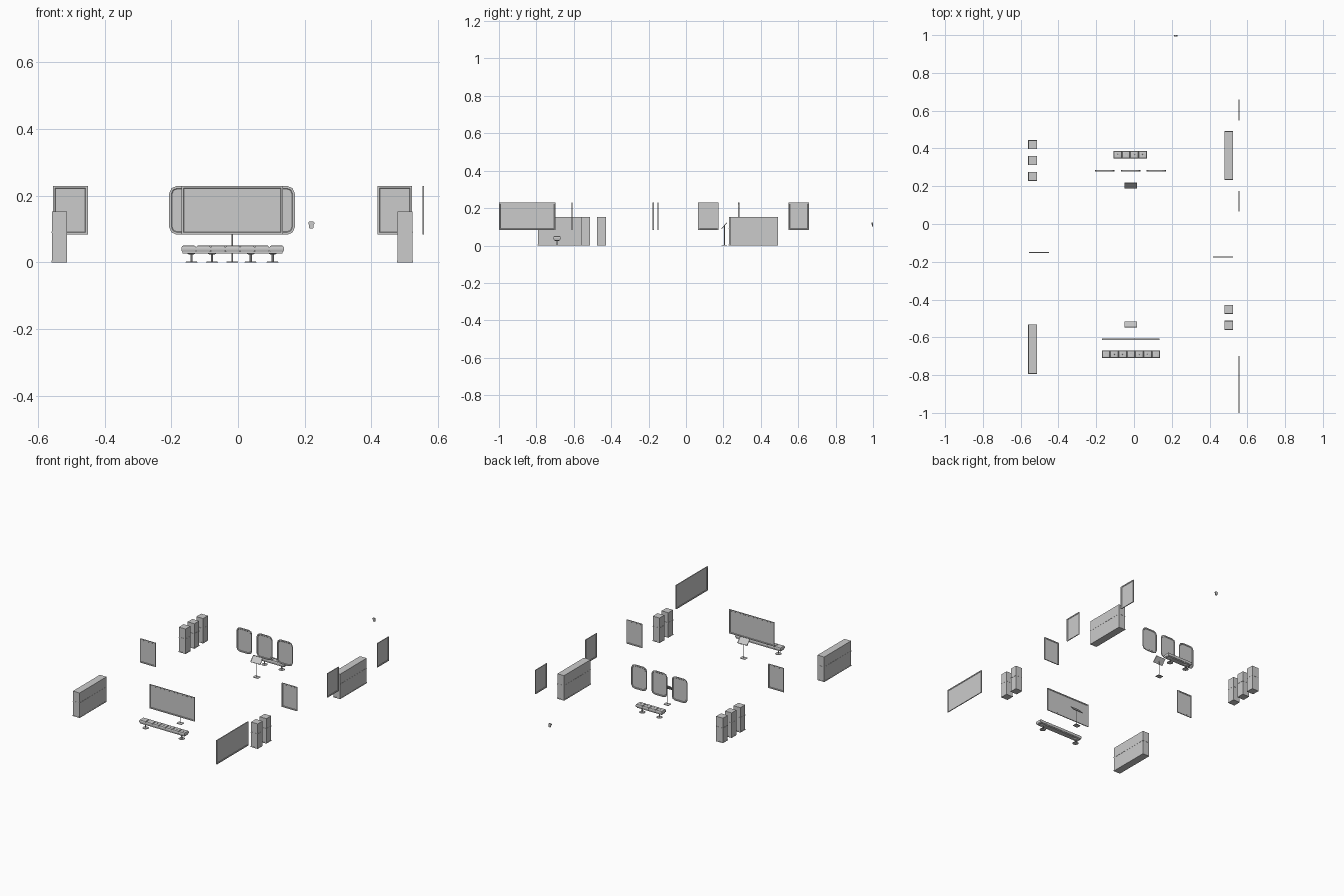
import bpy, bmesh, math
from mathutils import Matrix, Vector

if "Cube" in bpy.data.objects:
    bpy.data.objects.remove(bpy.data.objects["Cube"])


def finish(name, bm, smooth=False):
    bmesh.ops.recalc_face_normals(bm, faces=bm.faces[:])
    me = bpy.data.meshes.new(name)
    bm.to_mesh(me)
    bm.free()
    ob = bpy.data.objects.new(name, me)
    bpy.context.collection.objects.link(ob)
    if smooth:
        bpy.context.view_layer.objects.active = ob
        ob.select_set(True)
        bpy.ops.object.shade_smooth_by_angle(angle=math.radians(35))
        ob.select_set(False)
    return ob


def box(bm, x0, x1, y0, y1, z0, z1):
    m = Matrix.Translation(((x0 + x1) / 2, (y0 + y1) / 2, (z0 + z1) / 2))
    m = m @ Matrix.Diagonal((x1 - x0, y1 - y0, z1 - z0, 1))
    return bmesh.ops.create_cube(bm, size=1, matrix=m)["verts"]


def cyl(bm, x, y, z0, z1, r0, r1=None, seg=16):
    bmesh.ops.create_cone(bm, cap_ends=True, segments=seg, radius1=r0,
                          radius2=r0 if r1 is None else r1, depth=z1 - z0,
                          matrix=Matrix.Translation((x, y, (z0 + z1) / 2)))


def board(name, center, width, height, turn=0, chamfer=0.0, rim=0.009):
    """Framed display board with a recessed face on both sides."""
    w, h, c, t = width / 2, height / 2, chamfer, 0.0028
    if c:
        k = c * 0.3
        quarter = [(w, h - c), (w - k, h - k), (w - c, h)]
        pts = quarter + [(-x, z) for x, z in quarter[::-1]]
        pts += [(-x, -z) for x, z in quarter] + [(x, -z) for x, z in quarter[::-1]]
    else:
        pts = [(w, h), (-w, h), (-w, -h), (w, -h)]
    bm = bmesh.new()
    m = Matrix.Translation(center) @ Matrix.Rotation(turn, 4, 'Z')
    a = [bm.verts.new(m @ Vector((x, -t, z))) for x, z in pts]
    b = [bm.verts.new(m @ Vector((x, t, z))) for x, z in pts]
    caps = [bm.faces.new(a), bm.faces.new(b[::-1])]
    n = len(pts)
    for i in range(n):
        bm.faces.new((a[i], b[i], b[(i + 1) % n], a[(i + 1) % n]))
    bmesh.ops.recalc_face_normals(bm, faces=bm.faces[:])
    for f in caps:
        bmesh.ops.inset_region(bm, faces=[f], thickness=rim)
        bmesh.ops.inset_region(bm, faces=[f], thickness=0.002, depth=-0.0018)
    finish(name, bm)


def cabinet(name, x0, x1, y0, y1):
    """Display cabinet: plinth, lower body, shadow gap and upper case."""
    bm = bmesh.new()
    box(bm, x0, x1, y0, y1, 0, 0.005)
    e = 0.001
    box(bm, x0 + e, x1 - e, y0 + e, y1 - e, 0.005, 0.088)
    box(bm, x0, x1, y0, y1, 0.088, 0.092)
    box(bm, x0 + e, x1 - e, y0 + e, y1 - e, 0.092, 0.152)
    finish(name, bm)


def bench(name, x0, x1, yc, count, feet):
    """Row of padded seats on a rail with pedestal feet."""
    bm = bmesh.new()
    box(bm, x0 + 0.004, x1 - 0.004, yc - 0.016, yc + 0.016, 0.027, 0.033)
    for x in feet:
        cyl(bm, x, yc, 0, 0.003, 0.018, 0.015)
        cyl(bm, x, yc, 0.003, 0.027, 0.0035, seg=10)
        cyl(bm, x, yc, 0.023, 0.027, 0.006, 0.014)
    finish(name + "_frame", bm, True)
    # tufted cushions with a button in the middle
    bm = bmesh.new()
    p = (x1 - x0) / count
    for i in range(count):
        c = x0 + (i + 0.5) * p
        loops = []
        for s, z in ((0.90, 0.032), (1, 0.036), (1, 0.044), (0.88, 0.049),
                     (0.65, 0.051), (0.2, 0.049)):
            sx, sy = p / 2 * s, 0.0205 * s
            loops.append([bm.verts.new((c + sx * a, yc + sy * b, z))
                          for a, b in ((-1, -1), (1, -1), (1, 1), (-1, 1))])
        for lo, hi in zip(loops, loops[1:]):
            for j in range(4):
                bm.faces.new((lo[j], lo[(j + 1) % 4], hi[(j + 1) % 4], hi[j]))
        bm.faces.new(loops[-1])
        bm.faces.new(loops[0][::-1])
        cyl(bm, c, yc, 0.047, 0.051, 0.003, 0.002, seg=8)
    finish(name + "_cushions", bm, True)


def stand(name, x, y, face):
    """Information stand: foot plate, pole and tilted panel."""
    bm = bmesh.new()
    box(bm, x - 0.017, x + 0.017, y - 0.014, y + 0.014, 0, 0.003)
    cyl(bm, x, y, 0.003, 0.103, 0.0022, seg=10)
    vs = box(bm, -0.033, 0.033, -0.0215, 0.0215, -0.002, 0.002)
    top = max((f for f in {f for v in vs for f in v.link_faces}),
              key=lambda f: f.calc_center_median().z)
    bm.normal_update()
    bmesh.ops.inset_region(bm, faces=[top], thickness=0.003)
    bmesh.ops.inset_region(bm, faces=[top], thickness=0.001, depth=-0.001)
    panel = [v for v in bm.verts if abs(v.co.x) < 0.0331 and v.co.z < 0.0021
             and v.co.z > -0.0021 and v not in base_verts(bm, x, y)]
    m = Matrix.Translation((x, y, 0.106)) @ Matrix.Rotation(face, 4, 'Z')
    bmesh.ops.transform(bm, verts=panel, matrix=m @ Matrix.Rotation(math.radians(48), 4, 'X'))
    finish(name, bm)


def base_verts(bm, x, y):
    return {v for v in bm.verts if abs(v.co.x - x) < 0.018 and abs(v.co.y - y) < 0.0145}


# framed boards
Z, H = 0.156, 0.146
for i, x in enumerate((-0.155, -0.018, 0.119)):
    board(f"rounded_board_{i}", (x, 0.282, Z), 0.103, H, 0, 0.022, 0.007)
board("long_board", (-0.017, -0.61, Z), 0.305, H)
board("left_board", (-0.503, -0.15, Z), 0.104, H)
board("right_board", (0.471, -0.175, Z), 0.104, H)
for i, (y0, y1) in enumerate(((0.547, 0.658), (0.065, 0.175), (-1.0, -0.698))):
    board(f"wall_board_{i}", (0.556, (y0 + y1) / 2, Z), y1 - y0, H, math.pi / 2)

# cabinets
cabinet("left_long_cabinet", -0.56, -0.513, -0.793, -0.532)
cabinet("right_long_cabinet", 0.478, 0.525, 0.234, 0.492)
for i, y in enumerate((0.252, 0.336, 0.42)):
    cabinet(f"left_cabinet_{i}", -0.56, -0.513, y - 0.024, y + 0.024)
for i, y in enumerate((-0.452, -0.536)):
    cabinet(f"right_cabinet_{i}", 0.478, 0.525, y - 0.024, y + 0.024)

# benches
bench("front_bench", -0.17, 0.138, -0.69, 7, (-0.14, 0.104))
bench("back_bench", -0.108, 0.068, 0.367, 4, (-0.078, 0.038))

# information stands
stand("back_stand", -0.017, 0.205, 0)
stand("front_stand", -0.017, -0.532, math.pi)

# small wall fitting
bm = bmesh.new()
box(bm, 0.213, 0.227, 0.994, 1.0, 0.101, 0.114)
box(bm, 0.211, 0.229, 0.992, 1.0, 0.112, 0.123)
bmesh.ops.bevel(bm, geom=[e for e in bm.edges if abs(e.verts[0].co.z - e.verts[1].co.z) < 1e-5
                          and abs(e.verts[0].co.x - e.verts[1].co.x) < 1e-5],
                offset=0.003, segments=1, affect='EDGES')
finish("wall_fitting", bm)
